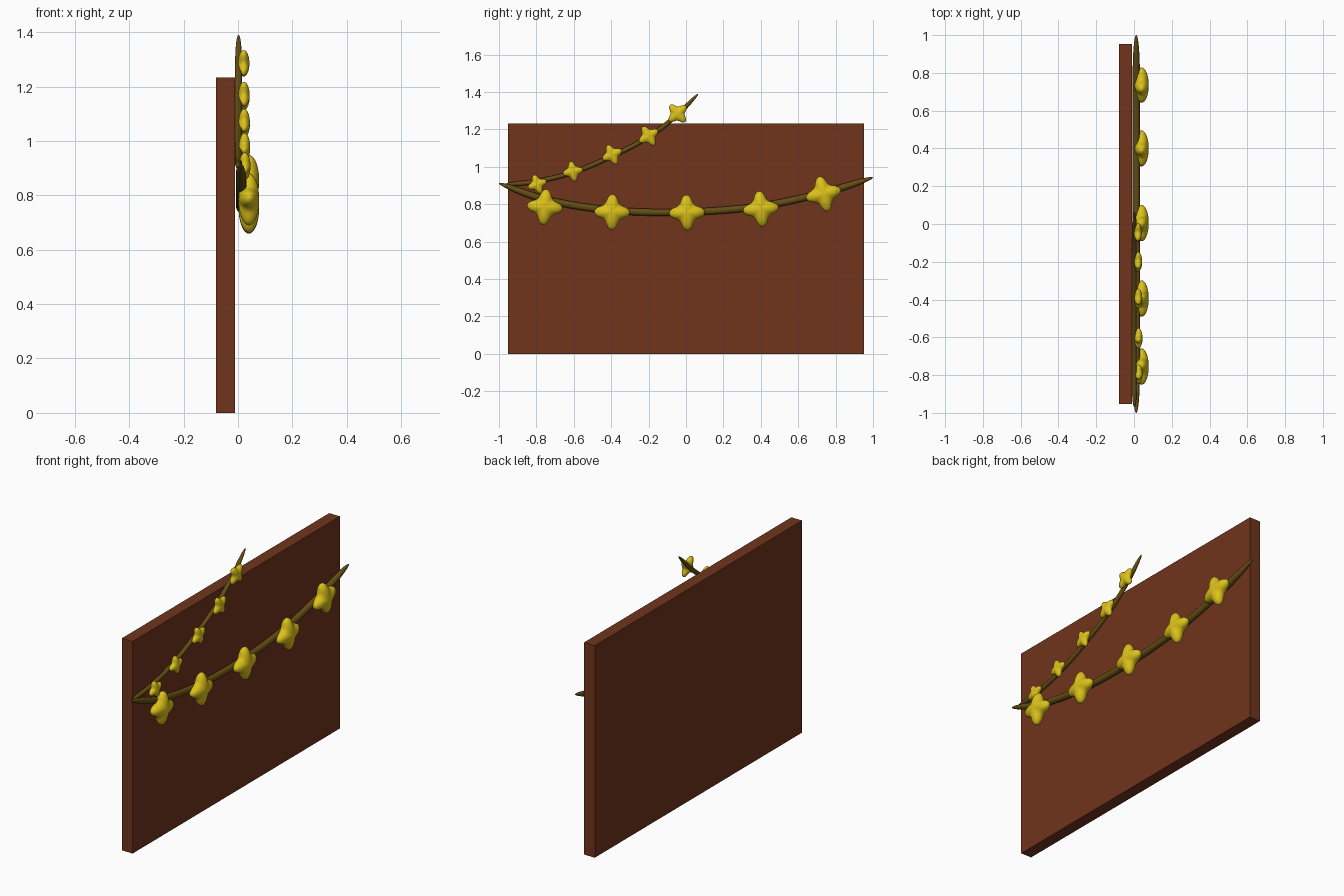
import bpy, bmesh, math
from mathutils import Vector, Matrix

if "Cube" in bpy.data.objects:
    bpy.data.objects.remove(bpy.data.objects["Cube"])


def material(name, color):
    m = bpy.data.materials.new(name)
    m.diffuse_color = (*color, 1)
    m.use_nodes = True
    m.node_tree.nodes["Principled BSDF"].inputs["Base Color"].default_value = m.diffuse_color
    return m


BROWN = material("brown_board", (0.16, 0.035, 0.012))
STEM = material("dark_stem", (0.13, 0.075, 0.007))
GOLD = material("gold_blossom", (0.72, 0.54, 0.01))


def mesh_object(name, bm, mat, smooth):
    me = bpy.data.meshes.new(name)
    bmesh.ops.recalc_face_normals(bm, faces=bm.faces)
    bm.to_mesh(me)
    bm.free()
    for p in me.polygons:
        p.use_smooth = smooth
    me.materials.append(mat)
    ob = bpy.data.objects.new(name, me)
    bpy.context.collection.objects.link(ob)
    return ob


def sample(pts, y):
    """Smooth (Catmull-Rom) height of a stem path at y."""
    i = max(k for k in range(len(pts) - 1) if pts[k][0] <= y or k == 0)
    slope = lambda k: ((pts[min(k + 1, len(pts) - 1)][1] - pts[max(k - 1, 0)][1]) /
                       (pts[min(k + 1, len(pts) - 1)][0] - pts[max(k - 1, 0)][0]))
    (y0, z0), (y1, z1) = pts[i], pts[i + 1]
    h = y1 - y0
    t = (y - y0) / h
    return ((2*t**3 - 3*t**2 + 1) * z0 + (t**3 - 2*t**2 + t) * h * slope(i)
            + (3*t**2 - 2*t**3) * z1 + (t**3 - t**2) * h * slope(i + 1))


def stem(name, pts, x, radius, taper):
    """Round stem swept along a path, narrowing to rounded points."""
    bm = bmesh.new()
    n, sides, rings = 64, 16, []
    a, b = pts[0][0], pts[-1][0]
    for i in range(n + 1):
        y = (a + b) / 2 - (b - a) / 2 * math.cos(math.pi * i / n)
        e = 0.003
        lo, hi = max(a, y - e), min(b, y + e)
        tan = Vector((0, hi - lo, sample(pts, hi) - sample(pts, lo))).normalized()
        up = Vector((0, -tan.z, tan.y))
        d = min(1, min(y - a, b - y) / taper)
        r = radius * max(0.02, math.sqrt(max(0, 1 - (1 - d) ** 2)))
        c = Vector((x, y, sample(pts, y)))
        rings.append([bm.verts.new(c + r * (math.cos(q) * Vector((1, 0, 0)) + math.sin(q) * up))
                      for q in (2 * math.pi * k / sides for k in range(sides))])
    for r0, r1 in zip(rings, rings[1:]):
        for k in range(sides):
            j = (k + 1) % sides
            bm.faces.new((r0[k], r0[j], r1[j], r1[k]))
    bm.faces.new(rings[0])
    bm.faces.new(rings[-1])
    return mesh_object(name, bm, STEM, True)


def blossom(name, pos, radius, depth, angle):
    """Puffy four-pointed star facing +x."""
    bm = bmesh.new()
    bmesh.ops.create_uvsphere(bm, u_segments=48, v_segments=20, radius=1)
    for v in bm.verts:
        th = math.atan2(v.co.y, v.co.x)
        s = (0.5 + 0.5 * math.cos(4 * th)) ** 1.3
        k = radius * (0.62 + 0.38 * s)
        v.co = Vector((v.co.z * depth, v.co.x * k, v.co.y * k))
    bm.transform(Matrix.Translation(pos) @ Matrix.Rotation(angle, 4, 'X'))
    return mesh_object(name, bm, GOLD, True)


# Backing board
bm = bmesh.new()
bmesh.ops.create_cube(bm, size=1)
bm.transform(Matrix.Translation((-0.0455, 0, 0.6165)) @ Matrix.Diagonal((0.069, 1.904, 1.233, 1)))
mesh_object("board", bm, BROWN, False)

# Two stems: long sagging one and rising branch
main = [(-1, 0.912), (-0.75, 0.825), (-0.4, 0.768), (0, 0.758), (0.4, 0.79), (0.75, 0.865), (1, 0.943)]
branch = [(-0.97, 0.905), (-0.8, 0.922), (-0.6, 0.972), (-0.4, 1.055), (-0.2, 1.16), (-0.05, 1.275), (0.065, 1.39)]
stem("main_stem", main, 0.012, 0.019, 0.2)
stem("branch_stem", branch, 0.002, 0.0125, 0.1)

# Blossoms: (y, z, tilt in degrees)
big = [(-0.755, 0.785, -5), (-0.395, 0.758, -1), (0.005, 0.755, 2), (0.4, 0.775, 6), (0.735, 0.855, 14)]
small = [(-0.795, 0.907, 20), (-0.605, 0.975, 12), (-0.395, 1.065, 25), (-0.2, 1.165, 32), (-0.045, 1.285, 42)]
for i, (y, z, a) in enumerate(big):
    blossom(f"large_blossom_{i + 1}", (0.04, y, z), 0.096, 0.038, math.radians(a))
for i, (y, z, a) in enumerate(small):
    blossom(f"small_blossom_{i + 1}", (0.024 - 0.001 * i + 0.001, y, z), 0.053 + 0.002 * i, 0.021, math.radians(a))
